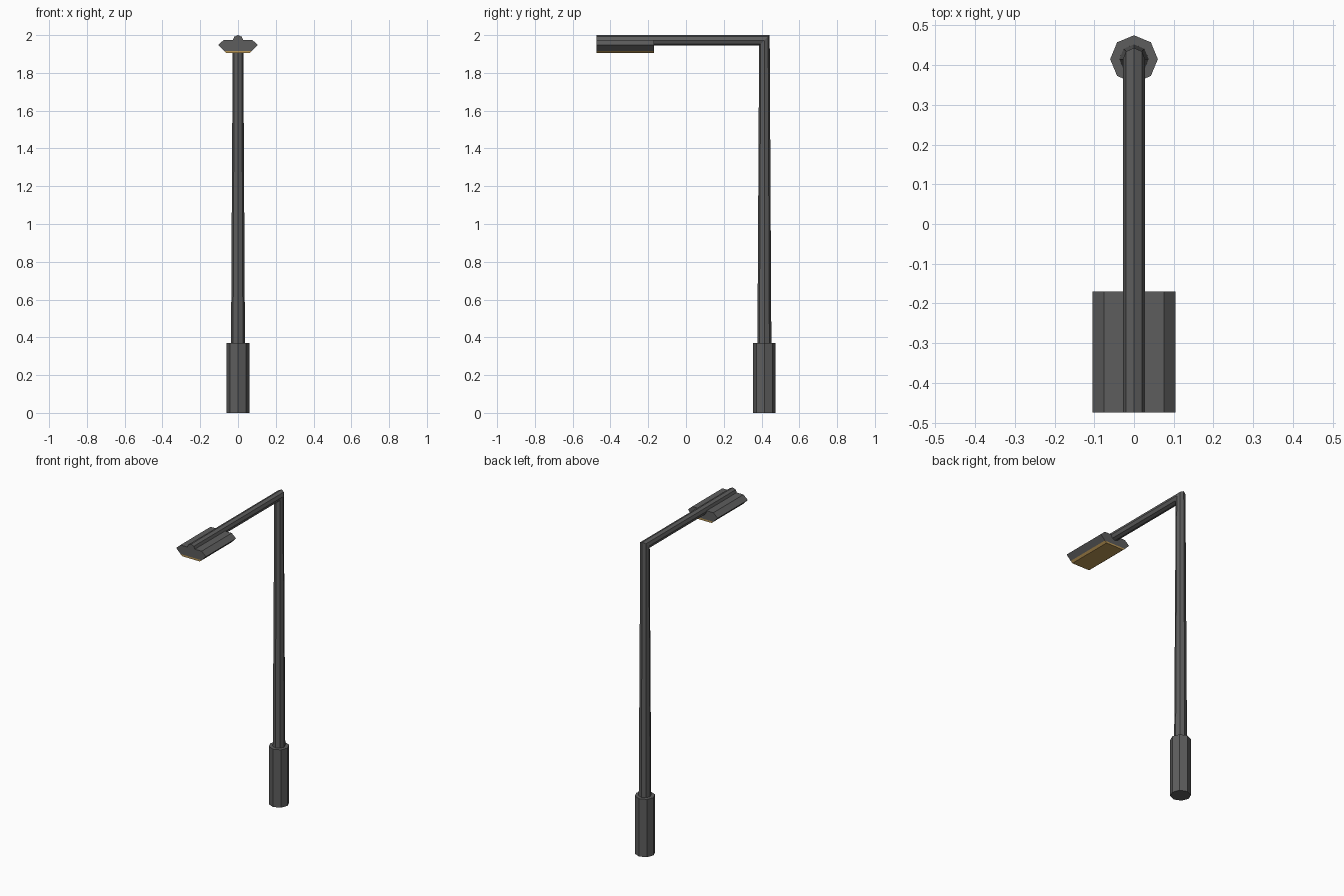
import bpy, bmesh
from math import cos, sin, pi

if "Cube" in bpy.data.objects:
    bpy.data.objects.remove(bpy.data.objects["Cube"])

POLE_Y, ARM_Z, FRONT_Y, HEAD_BACK_Y = 0.415, 1.972, -0.475, -0.17


def material(name, color):
    m = bpy.data.materials.new(name)
    m.diffuse_color = color
    m.use_nodes = True
    m.node_tree.nodes["Principled BSDF"].inputs["Base Color"].default_value = m.diffuse_color
    return m


dark = material("dark_metal", (0.11, 0.11, 0.11, 1))
amber = material("amber_lens", (0.5, 0.31, 0.09, 1))


def octagon(r):
    return [(r * cos(k * pi / 4), r * sin(k * pi / 4)) for k in range(8)]


def loft(name, rings, mat):
    """Skin matching rings of points and cap both ends."""
    bm = bmesh.new()
    loops = [[bm.verts.new(p) for p in ring] for ring in rings]
    n = len(loops[0])
    for a, b in zip(loops, loops[1:]):
        for i in range(n):
            j = (i + 1) % n
            bm.faces.new((a[i], a[j], b[j], b[i]))
    bm.faces.new(loops[0])
    bm.faces.new(loops[-1])
    bmesh.ops.recalc_face_normals(bm, faces=bm.faces)
    mesh = bpy.data.meshes.new(name)
    bm.to_mesh(mesh)
    bm.free()
    mesh.materials.append(mat)
    obj = bpy.data.objects.new(name, mesh)
    bpy.context.collection.objects.link(obj)
    return obj


# Wide octagonal foot
loft("base", [[(u, POLE_Y + v, z) for u, v in octagon(0.06)] for z in (0, 0.37)], dark)

# Tapered pole, mitred at the top into the horizontal arm
top = octagon(0.028)
loft("pole_and_arm", [
    [(u, POLE_Y + v, 0.36) for u, v in octagon(0.037)],
    [(u, POLE_Y + v, ARM_Z + v) for u, v in top],
    [(u, FRONT_Y, ARM_Z + v) for u, v in top],
], dark)


def head_part(name, half, mat):
    """Extrude a mirrored x-z half profile along the lamp head."""
    profile = half + [(-x, z) for x, z in reversed(half)]
    return loft(name, [[(x, y, z) for x, z in profile] for y in (FRONT_Y, HEAD_BACK_Y)], mat)


# Lamp housing with pointed sides, and the lens beneath
head_part("lamp_housing", [(0.075, 1.975), (0.105, 1.948), (0.075, 1.917)], dark)
head_part("lamp_lens", [(0.075, 1.917), (0.062, 1.906)], amber)
